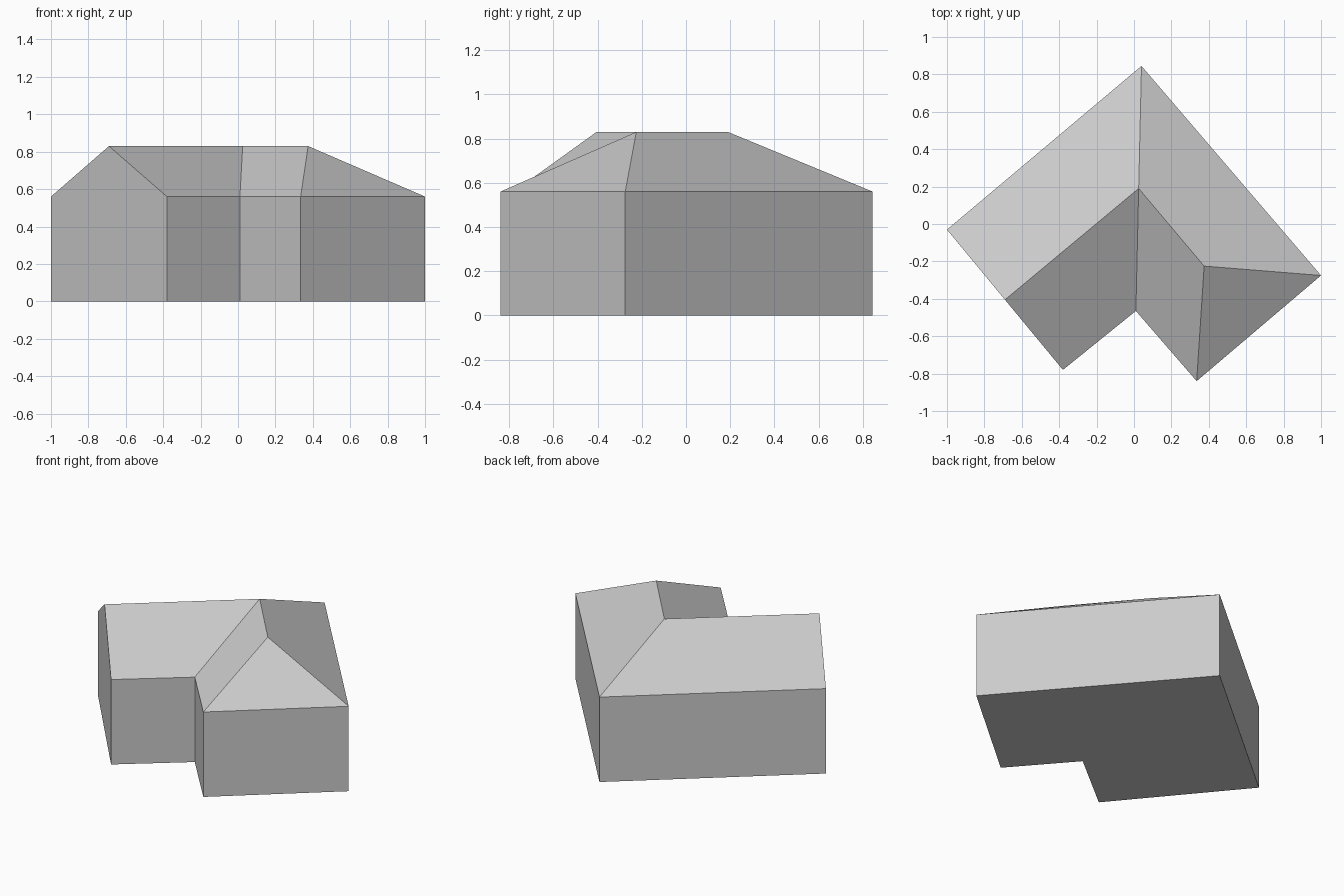
import bpy
import bmesh
from mathutils import Vector

cube = bpy.data.objects.get("Cube")
if cube:
    bpy.data.objects.remove(cube, do_unlink=True)

EAVE, RIDGE = 0.56, 0.83

# One plain grey for the whole building
grey = bpy.data.materials.new("light_grey")
grey.use_nodes = True
grey.diffuse_color = (0.6, 0.6, 0.6, 1)
bsdf = next(n for n in grey.node_tree.nodes if n.type == 'BSDF_PRINCIPLED')
bsdf.inputs["Base Color"].default_value = (0.6, 0.6, 0.6, 1)

# L-shaped footprint, counterclockwise
west, gable, inner, front, east, back = footprint = [
    Vector(p) for p in ((-1, -0.03), (-0.38, -0.78), (0.01, -0.465),
                        (0.335, -0.84), (1, -0.275), (0.04, 0.845))]

# Ridge points: gable end, corner of the L, hipped end
gable_peak = (west + gable) / 2
corner_peak = (inner + back) / 2
hip_peak = Vector((0.375, -0.225))


def at(point, z):
    return point.to_3d() + Vector((0, 0, z))


def build(name, polygons):
    bm = bmesh.new()
    for poly in polygons:
        bm.faces.new([bm.verts.new(p) for p in poly])
    bmesh.ops.remove_doubles(bm, verts=bm.verts, dist=0.0001)
    mesh = bpy.data.meshes.new(name)
    bm.to_mesh(mesh)
    bm.free()
    mesh.materials.append(grey)
    obj = bpy.data.objects.new(name, mesh)
    bpy.context.collection.objects.link(obj)
    return obj


# Walls and floor; the gable wall rises to the ridge
walls = [[at(p, 0) for p in reversed(footprint)]]
for a, b in zip(footprint, footprint[1:] + footprint[:1]):
    wall = [at(a, 0), at(b, 0), at(b, EAVE), at(a, EAVE)]
    if a is west:
        wall.insert(3, at(gable_peak, RIDGE))
    walls.append(wall)
build("walls", walls)


# Roof slopes: two eave corners, then ridge points
def slope(a, b, *peaks):
    return [at(a, EAVE), at(b, EAVE)] + [at(p, RIDGE) for p in peaks]


build("roof", [
    slope(back, west, gable_peak, corner_peak),
    slope(gable, inner, corner_peak, gable_peak),
    slope(inner, front, hip_peak, corner_peak),
    slope(front, east, hip_peak),
    slope(east, back, corner_peak, hip_peak),
])
